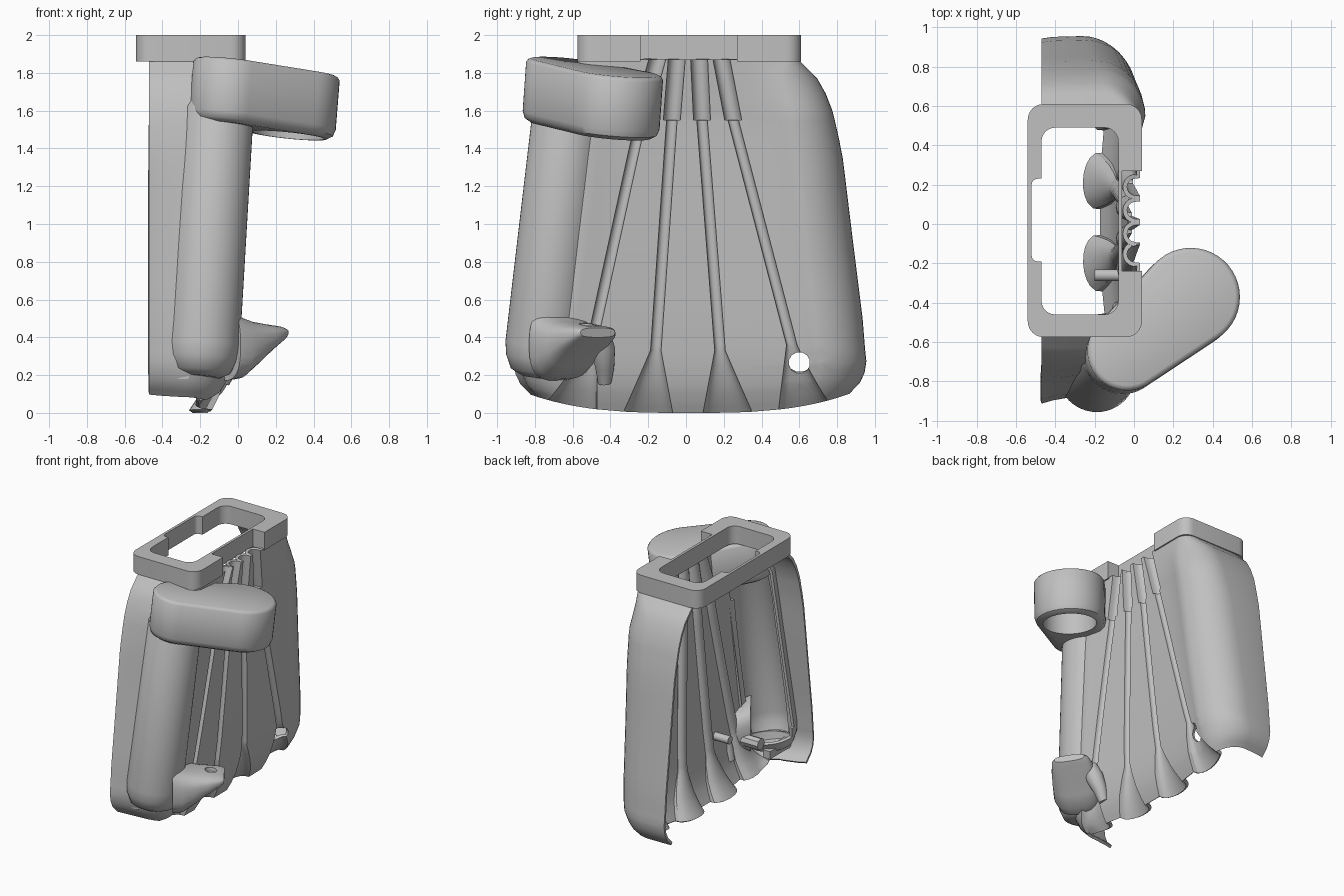
import bpy, bmesh
from math import sin, cos, asin, atan2, sqrt, pi, radians, degrees, hypot, copysign
from mathutils import Vector

if "Cube" in bpy.data.objects:
    bpy.data.objects.remove(bpy.data.objects["Cube"])

grey = bpy.data.materials.new("plain_grey")
grey.use_nodes = True
grey.diffuse_color = (0.53, 0.53, 0.53, 1)
grey.node_tree.nodes["Principled BSDF"].inputs["Base Color"].default_value = (0.53, 0.53, 0.53, 1)


def loft(name, rings, closed=True, trim=None):
    """Skin through rings of equal length; trim edits the mesh before it is stored."""
    bm = bmesh.new()
    rows = [[bm.verts.new(p) for p in ring] for ring in rings]
    n = len(rows[0])
    for a, b in zip(rows, rows[1:]):
        for i in range(n if closed else n - 1):
            j = (i + 1) % n
            bm.faces.new((a[i], a[j], b[j], b[i]))
    if closed:
        bm.faces.new(rows[0][::-1])
        bm.faces.new(rows[-1])
        bmesh.ops.recalc_face_normals(bm, faces=bm.faces)
    if trim:
        trim(bm)
    me = bpy.data.meshes.new(name)
    bm.to_mesh(me)
    bm.free()
    ob = bpy.data.objects.new(name, me)
    bpy.context.collection.objects.link(ob)
    me.materials.append(grey)
    return ob


def tube(name, stations, sides=24, trim=None):
    """Round solid through (centre, radius) stations."""
    pts = [Vector(c) for c, _ in stations]
    axis = (pts[-1] - pts[0]).normalized()
    u = axis.orthogonal().normalized()
    v = axis.cross(u)
    return loft(name, [[p + (u * cos(2 * pi * k / sides) + v * sin(2 * pi * k / sides)) * r
                        for k in range(sides)] for p, (_, r) in zip(pts, stations)], trim=trim)


def rounded_box(name, x0, x1, y0, y1, z0, z1, r=0.0):
    ring = [(x1, y1), (x0, y1), (x0, y0), (x1, y0)]
    if r:
        ring = [(cx + r * cos(radians(a + t)), cy + r * sin(radians(a + t)))
                for cx, cy, a in ((x1 - r, y1 - r, 0), (x0 + r, y1 - r, 90),
                                  (x0 + r, y0 + r, 180), (x1 - r, y0 + r, 270))
                for t in range(0, 91, 15)]
    return loft(name, [[(x, y, z) for x, y in ring] for z in (z0, z1)])


def apply(ob, kind, **settings):
    m = ob.modifiers.new(kind.lower(), kind)
    for key, value in settings.items():
        setattr(m, key, value)
    bpy.context.view_layer.objects.active = ob
    bpy.ops.object.modifier_apply(modifier=m.name)


def cut(ob, tool):
    apply(ob, "BOOLEAN", object=tool, operation="DIFFERENCE", solver="EXACT")
    bpy.data.objects.remove(tool)


def smooth(ob, angle=35):
    ob.data.shade_smooth()
    ob.data.set_sharp_from_angle(angle=radians(angle))


# Flared shell: (height, half width, panel depth, corner radius)
ROWS = [(0, .85, -.12, .18), (.06, .905, -.09, .21), (.14, .93, -.06, .24), (.25, .94, -.04, .25),
        (.5, .92, -.02, .26), (.9, .87, 0, .26), (1.35, .815, .02, .25), (1.5, .785, .025, .24),
        (1.6, .76, .03, .23), (1.69, .725, .03, .22), (1.77, .68, .03, .19),
        (1.83, .62, .03, .12), (1.87, .58, .03, .08)]
HEIGHTS = [0, .03, .06, .1, .14, .2, .25, .33, .36, .43, .5, .63, .76, .9, 1.05, 1.2, 1.35,
           1.45, 1.549, 1.551, 1.6, 1.65, 1.69, 1.73, 1.77, 1.8, 1.83, 1.85, 1.87]
# Channel centres: top, slot end, flare start, flare start height, foot
CHANNELS = [(-.155, -.24, -.5, .36, -.6), (-.05, -.075, -.16, .33, -.2),
            (.07, .085, .18, .33, .22), (.19, .25, .56, .36, .62)]
HOLE = Vector((0, .6, .265))


def profile(z):
    for a, b in zip(ROWS, ROWS[1:]):
        if z <= b[0]:
            f = (z - a[0]) / (b[0] - a[0])
            return [p + (q - p) * f for p, q in zip(a[1:], b[1:])]


def channel(z, top, mid, low, zlow, foot):
    """Centre, half width and depth of a channel at a height."""
    if z > 1.55:
        return mid + (top - mid) * (z - 1.55) / .31, .045, .065
    if z > zlow:
        return low + (mid - low) * (z - zlow) / (1.55 - zlow), .028, .032
    f = 1 - z / zlow
    return low + (foot - low) * f, .028 + .102 * f, .032 + .053 * f


def shell_row(z):
    w, px, r = profile(z)
    dip = .04 * min(1, (1.87 - z) * 3)
    tuck = .05 * min(1, (1.87 - z) / .6)       # flank drawn in beside the barrel
    bulge = .03 * min(1, z / .3, (1.87 - z) / .3)  # fuller corner on the far side

    def side(y):
        """Start of the corner and its outermost x on the side of y."""
        return (w - r, px + bulge) if y > 0 else (w - r - tuck, px)

    def surface(y):
        flat, out = side(y)
        f = abs(y) / flat
        if f < 1:
            return px - dip * (1 - f * f) + (out - px) * f ** 4
        return out - r + sqrt(max(0, r * r - (abs(y) - flat) ** 2))

    def corner(edge):
        """Points from the last channel edge round to the open back."""
        sign = copysign(1, edge)
        edge = abs(edge)
        flat, out = side(sign)
        start = max(flat, edge + .01)
        a0 = asin((start - flat) / r)
        arc = [a0 + (pi / 2 - a0) * k / 10 for k in range(11)]
        pts = [(surface(sign * y), y) for y in (edge + (start - edge) * f for f in (.3, .55, .8))]
        pts += [(out - r + r * cos(a), flat + r * sin(a)) for a in arc]
        pts += [(-.41, (flat + r + w) / 2 - .004), (-.47, w - .012)]
        return [(x, sign * y) for x, y in pts]

    pts = []
    for spec in CHANNELS:
        c, half, depth = channel(z, *spec)
        for k in range(11):
            t = pi * k / 10
            y = c - .015 - half * cos(t)
            pts.append((surface(y) - depth * abs(sin(t)) ** .7, y))
    ring = corner(pts[0][1])[::-1] + pts + corner(pts[-1][1])
    return [(x, y + .015, z + .12 * abs(y / .9) ** 3 * max(0, 1 - z / .3)) for x, y in ring]


def from_barrel(p):
    """Offset of a point from the barrel axis."""
    t = (p.z - .2) / 1.5
    return p.x + .2 - .1 * t, p.y + .77 - .16 * t


def trim_shell(bm):
    # Round through-hole in the last flare
    def spot(f):
        c = f.calc_center_median()
        return hypot(c.y - HOLE.y, c.z - HOLE.z) if c.x > -.4 else 9
    for k in range(12):
        n = Vector((0, cos(pi * k / 6), sin(pi * k / 6)))
        near = [f for f in bm.faces if spot(f) < .16]
        geom = near + list({e for f in near for e in f.edges}) + list({v for f in near for v in f.verts})
        bmesh.ops.bisect_plane(bm, geom=geom, plane_co=HOLE + n * .055, plane_no=n)
    gone = [f for f in bm.faces if spot(f) < .055]
    # Leave the barrel hollow
    gone += [f for f in bm.faces if all(hypot(*from_barrel(v.co)) < .18 and .25 < v.co.z < 1.72
                                        for v in f.verts)]
    bmesh.ops.delete(bm, geom=gone, context="FACES")


shell = loft("shell", [shell_row(z) for z in HEIGHTS], closed=False, trim=trim_shell)
apply(shell, "SOLIDIFY", thickness=.022, offset=-1)
smooth(shell, 32)


# Handle tube swelling out of the front corner, open toward the inside above its cup
def trim_barrel(bm):
    gone = []
    for f in bm.faces:
        c = f.calc_center_median()
        dx, dy = from_barrel(c)
        if c.z > .3 and 48 < degrees(atan2(dy, dx)) % 360 < 185:
            gone.append(f)
    bmesh.ops.delete(bm, geom=gone, context="FACES")


barrel = tube("barrel", [((-.2, -.77, .19), .1), ((-.2, -.768, .22), .16), ((-.195, -.763, .29), .19),
                         ((-.19, -.757, .36), .2), ((-.107, -.621, 1.6), .19),
                         ((-.09, -.61, 1.72), .13)], 48, trim_barrel)
apply(barrel, "SOLIDIFY", thickness=.022, offset=-1)
smooth(barrel, 40)

# Rectangular collar with its window and recesses
collar = rounded_box("collar", -.54, .04, -.575, .61, 1.86, 2, .08)
cut(collar, rounded_box("window", -.47, -.08, -.46, .49, 1.8, 2.1, .07))
cut(collar, rounded_box("side_recess", -.52, -.4, -.19, .23, 1.8, 2.1, .03))
cut(collar, rounded_box("slot_recess", -.06, .1, -.24, .27, 1.8, 2.1))
smooth(collar)

# Tilted hood: two round ends joined by tangents
BIG, SMALL = (.29, -.37, .25), (-.035, -.645, .2)


def hood_ring(h, inset):
    pts = []
    for (cx, cy, r), start, sweep in ((BIG, -56.3, 193.2), (SMALL, 136.9, 166.8)):
        for k in range(25):
            a = radians(start + sweep * k / 24)
            pts.append((cx + (r - inset) * cos(a), cy + (r - inset) * sin(a)))
    return [(x - .08 * h, y - .07 * h,
             1.89 - .135 * ((x + .2) * .76 + (y + .77) * .65) - h) for x, y in pts]


hood = loft("hood", [hood_ring(h, i) for h, i in
                     ((0, .025), (.006, .011), (.02, 0), (.28, 0), (.315, .012), (.335, .045))])
cut(hood, tube("socket", [((.255, -.4, 1.3), .19), ((.28, -.38, 1.66), .19)], 40))
smooth(hood, 40)

# Spout at the foot of the tube: (distance, half width, bottom, top)
rings = []
for s, w, z0, z1 in ((0, .17, .17, .55), (.07, .18, .18, .51), (.15, .17, .24, .485),
                     (.25, .155, .32, .47), (.33, .135, .375, .46), (.36, .11, .4, .45)):
    ring = []
    for k in range(32):
        c, d = cos(2 * pi * k / 32), sin(2 * pi * k / 32)
        across = w * copysign(abs(c) ** .7, c)
        ring.append((-.08 + .8 * s - .55 * across, -.69 + .62 * s + .83 * across,
                     (z0 + z1) / 2 + (z1 - z0) / 2 * copysign(abs(d) ** .7, d)))
    rings.append(ring)
spout = loft("spout", rings)
cut(spout, tube("spout_dimple", [((.13, -.52, .44), .04), ((.13, -.52, .6), .06)]))
smooth(spout, 40)

# Ear hanging beside the spout
smooth(tube("spout_ear", [((-.08, -.43, .16), .035), ((-.05, -.43, .24), .05),
                          ((0, -.44, .34), .065), ((.03, -.45, .42), .05)]), 50)

# Small pegs and brace inside the foot
smooth(tube("inner_peg", [((-.2, -.26, .42), .03), ((-.06, -.26, .42), .03)]))
smooth(tube("inner_stud", [((-.27, -.54, .3), .045), ((-.08, -.54, .3), .045)], 8))
rounded_box("inner_brace", -.32, -.26, -.86, -.58, .18, .24)
